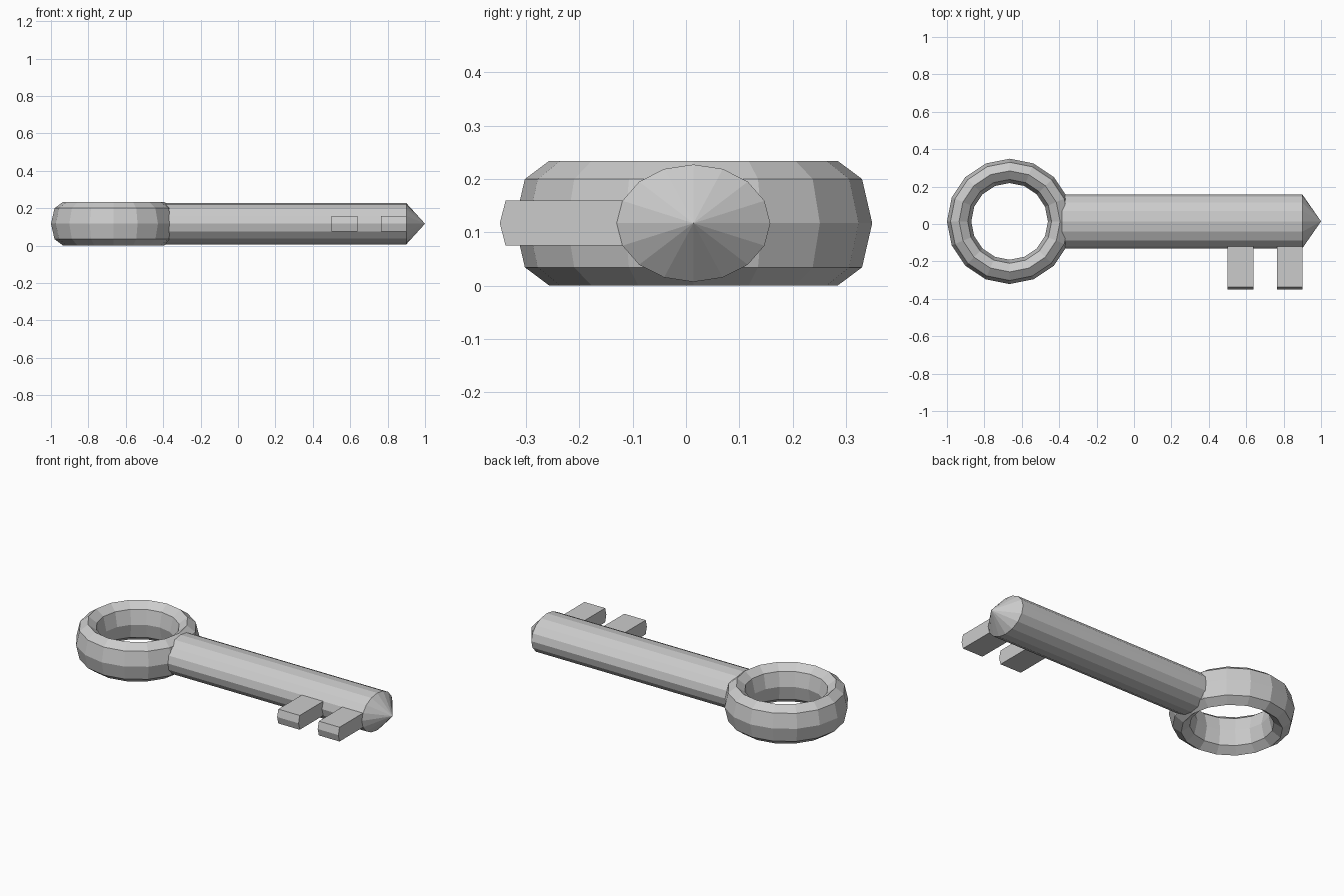
import bpy, bmesh
from math import cos, sin, pi

if "Cube" in bpy.data.objects:
    bpy.data.objects.remove(bpy.data.objects["Cube"])

YC, ZC = 0.014, 0.117


def finish(name, bm):
    bmesh.ops.recalc_face_normals(bm, faces=bm.faces[:])
    me = bpy.data.meshes.new(name)
    bm.to_mesh(me)
    bm.free()
    ob = bpy.data.objects.new(name, me)
    bpy.context.collection.objects.link(ob)
    return ob


def bridge(bm, a, b):
    n = len(a)
    return [bm.faces.new((a[i], a[(i + 1) % n], b[(i + 1) % n], b[i])) for i in range(n)]


# Ring handle: 16 segments around, tall octagonal section
bm = bmesh.new()
rings = []
for i in range(16):
    t = 2 * pi * i / 16
    sec = []
    for j in range(8):
        p = 2 * pi * j / 8
        r = 0.27 + 0.065 * cos(p)
        sec.append(bm.verts.new((-0.665 + r * cos(t), YC + r * sin(t), ZC + 0.117 * sin(p))))
    rings.append(sec)
for i in range(16):
    bridge(bm, rings[i], rings[(i + 1) % 16])
finish("ring_handle", bm)

# Shaft: 16-sided oval tube with loops where the teeth start and stop
bm = bmesh.new()
SIDES = 16
loops = []
for x in (-0.4, 0.5, 0.64, 0.765, 0.9):
    loops.append([bm.verts.new((x, YC + 0.144 * cos(2 * pi * k / SIDES),
                                ZC + 0.11 * sin(2 * pi * k / SIDES))) for k in range(SIDES)])
bands = [bridge(bm, a, b) for a, b in zip(loops, loops[1:])]
bm.faces.new(loops[0])

# Pointed tip
tip = bm.verts.new((1.0, YC, ZC))
for k in range(SIDES):
    bm.faces.new((loops[-1][k], loops[-1][(k + 1) % SIDES], tip))

# Two teeth, extruded from the pair of side faces facing -y
for band in (bands[1], bands[3]):
    faces = [band[7], band[8]]
    res = bmesh.ops.extrude_face_region(bm, geom=faces)
    bmesh.ops.delete(bm, geom=[f for f in faces if f.is_valid], context='FACES')
    verts = [g for g in res["geom"] if isinstance(g, bmesh.types.BMVert)]
    bmesh.ops.translate(bm, verts=verts, vec=(0, -0.219, 0))
finish("shaft_with_teeth", bm)
